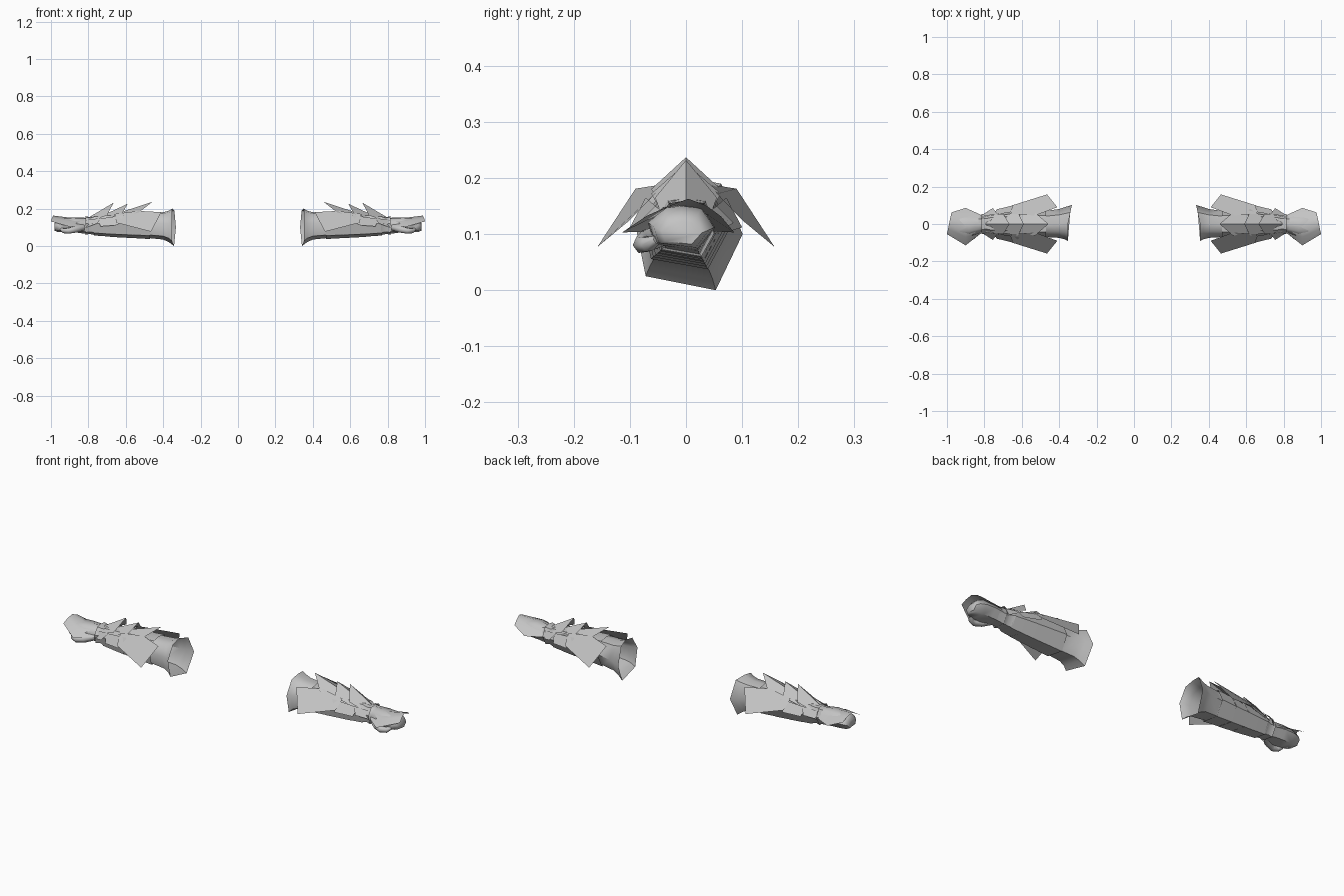
import bpy, math

cube = bpy.data.objects.get("Cube")
if cube:
    bpy.data.objects.remove(cube)

steel = bpy.data.materials.new("grey_steel")
steel.use_nodes = True
GREY = (0.55, 0.55, 0.55, 1)
steel.diffuse_color = GREY
steel.node_tree.nodes["Principled BSDF"].inputs["Base Color"].default_value = GREY

# Lopsided seven-sided section shared by all tubes, in units of half width and half height
SECTION = [(-.8, -.75), (-1, .2), (-.55, .9), (0, 1), (.6, .9), (1, 0), (.5, -1)]


def finish(name, data):
    """Link a left-hand part and mirror it to the right hand."""
    data.materials.append(steel)
    obj = bpy.data.objects.new(name, data)
    bpy.context.collection.objects.link(obj)
    obj.modifiers.new("mirror", "MIRROR").use_mirror_merge = False
    return obj


def mesh_part(name, verts, faces, angle=35):
    me = bpy.data.meshes.new(name)
    me.from_pydata(verts, [], faces)
    me.shade_smooth()
    me.set_sharp_from_angle(angle=math.radians(angle))
    return finish(name, me)


def loft(name, rings, closed=True, cap=False, angle=35):
    """Skin rings of points running from the elbow to the fingers."""
    n = len(rings[0])
    verts = [p for ring in rings for p in ring]
    faces = []
    for r in range(len(rings) - 1):
        for i in range(n if closed else n - 1):
            a, b = r * n + i, r * n + (i + 1) % n
            faces.append((a, a + n, b + n, b))
    if cap:
        faces.append(tuple(reversed(range(len(verts) - n, len(verts)))))
    return mesh_part(name, verts, faces, angle)


def section(x, cy, cz, ry, rz):
    return [(x, cy + u * ry, cz + v * rz) for u, v in SECTION]


def tube(name, stations, **kw):
    return loft(name, [section(*s) for s in stations], **kw)


# Flared cuff, its rim leaning towards the elbow on the back side
cuff = [section(.40, .003, .108, .077, .073), section(.47, 0, .11, .07, .068)]
rim = [(.352 - .02 * max(0, u), y, z)
       for (u, v), (_, y, z) in zip(SECTION, section(0, .005, .1, .096, .1))]
middle = section(.37, .004, .105, .086, .084)
loft("flared_cuff", [rim, middle] + cuff, angle=50)

# Forearm and wrist sleeve
tube("forearm", [(.46, 0, .11, .07, .068), (.60, 0, .112, .066, .062),
                 (.72, 0, .11, .057, .055), (.80, 0, .108, .046, .043),
                 (.85, 0, .11, .046, .04)], angle=50)

# Overlapping bands, each flaring slightly towards the elbow
BANDS = [(.47, .56, .078), (.56, .64, .073), (.64, .71, .068), (.71, .77, .062)]
for k, (x0, x1, r) in enumerate(BANDS):
    tube(f"forearm_band_{k + 1}", [(x0, 0, .11, r, r * .93), (x1, 0, .11, r - .006, r * .86)])
tube("wrist_collar", [(.765, 0, .11, .058, .052), (.79, 0, .11, .048, .044),
                      (.815, 0, .11, .055, .05)])

# Closed mitten of fingers under the hand guard
tube("fingers", [(.82, 0, .11, .045, .04), (.88, -.008, .112, .06, .04),
                 (.93, -.008, .112, .058, .038), (.965, -.008, .108, .05, .032),
                 (.98, -.008, .102, .036, .02)], cap=True, angle=60)

# Hand guard: arched plate, widest at the knuckles
guard = [(.82, 0, .05, .105, .153), (.90, -.014, .1, .103, .152), (.988, .004, .058, .132, .163)]
loft("hand_guard", [[(x + .012 * (-t if x > .95 else 0), cy + t * half,
                      high + (low - high) * abs(t) ** 1.6)
                     for t in (-1, -.55, 0, .55, 1)]
                    for x, cy, half, low, high in guard], closed=False, angle=50)

# Curling thumb
curve = bpy.data.curves.new("thumb", "CURVE")
curve.dimensions = "3D"
curve.bevel_depth = .017
curve.bevel_resolution = 1
curve.use_fill_caps = True
spline = curve.splines.new("POLY")
path = [(.83, -.035, .10, 1.1), (.87, -.066, .09, 1.2), (.905, -.078, .082, 1),
        (.93, -.068, .082, .85), (.945, -.052, .09, .5)]
spline.points.add(len(path) - 1)
for point, (x, y, z, radius) in zip(spline.points, path):
    point.co = (x, y, z, 1)
    point.radius = radius
finish("thumb", curve)


# Pointed lames along the back of the forearm, tips rising towards the elbow
def lame(name, x_front, z_front, x_tip, z_tip, x_side, z_side, half):
    back = [(x_side, -half, z_side), (x_tip, 0, z_tip), (x_side, half, z_side)]
    front = [(x_front, -half * .75, z_front - .025), (x_front, 0, z_front),
             (x_front, half * .75, z_front - .025)]
    loft(name, [back, front], closed=False)


lame("elbow_lame", .63, .18, .457, .237, .53, .18, .062)
lame("middle_lame", .71, .17, .59, .226, .62, .172, .062)
lame("wrist_lame", .80, .152, .665, .232, .70, .165, .055)

# Side wings and smaller side plates
WING = [(.41, .09, .181), (.465, .158, .077), (.65, .10, .125), (.66, .055, .172), (.53, .045, .188)]
PLATE = [(.61, .072, .165), (.645, .1, .112), (.735, .078, .105), (.75, .048, .145)]
FIN = [(.73, .055, .15), (.755, .085, .12), (.81, .05, .1), (.81, .04, .14)]
for label, points in (("side_wing", WING), ("side_plate", PLATE), ("wrist_fin", FIN)):
    for side, sign in (("back", 1), ("front", -1)):
        order = points if sign < 0 else points[::-1]
        mesh_part(f"{side}_{label}", [(x, y * sign, z) for x, y, z in order],
                  [tuple(range(len(points)))])
